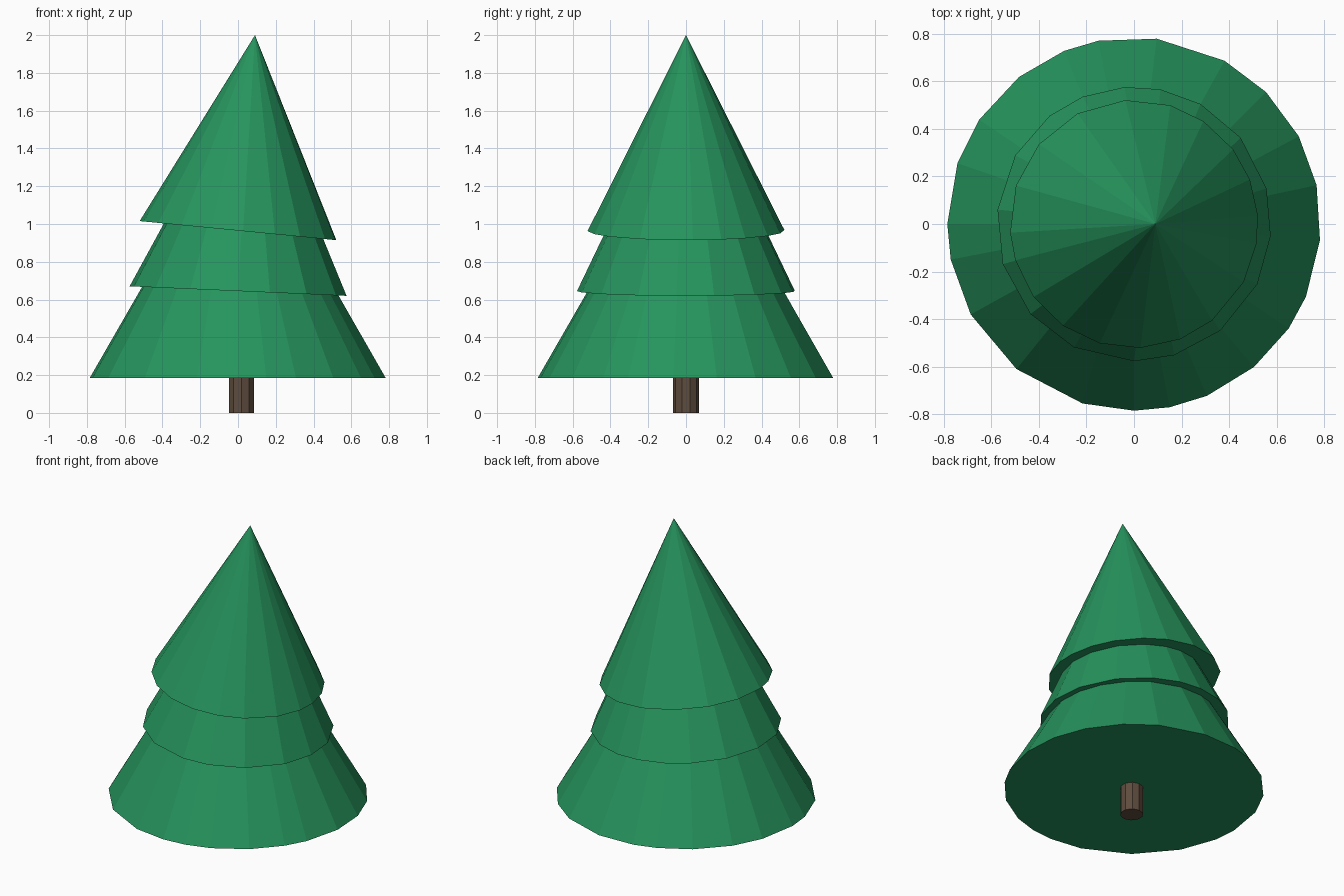
import bpy
import bmesh
from math import radians, cos, sin
from mathutils import Vector

default_cube = bpy.data.objects.get("Cube")
if default_cube:
    bpy.data.objects.remove(default_cube, do_unlink=True)


def make_material(name, colour):
    material = bpy.data.materials.new(name)
    material.use_nodes = True
    material.diffuse_color = colour
    shader = material.node_tree.nodes["Principled BSDF"]
    shader.inputs["Base Color"].default_value = colour
    return material


def make_object(name, bm, material):
    bmesh.ops.recalc_face_normals(bm, faces=bm.faces)
    mesh = bpy.data.meshes.new(name)
    bm.to_mesh(mesh)
    bm.free()
    mesh.materials.append(material)
    obj = bpy.data.objects.new(name, mesh)
    bpy.context.collection.objects.link(obj)
    return obj


def rim(bm, radius, angles, height, slope=0, centre_x=0):
    """Ring of vertices whose plane drops by slope along x."""
    ring = []
    for angle in angles:
        x = radius * cos(radians(angle))
        y = radius * sin(radians(angle))
        ring.append(bm.verts.new((centre_x + x, y, height - slope * x)))
    return ring


def make_tier(name, radius, angles, height, slope, apex, material):
    """Closed cone with a tilted base, uneven facets and a leaning apex."""
    bm = bmesh.new()
    ring = rim(bm, radius, angles, height, slope)
    tip = bm.verts.new(Vector(apex))
    for i, vert in enumerate(ring):
        bm.faces.new((vert, ring[(i + 1) % len(ring)], tip))
    bm.faces.new(ring[::-1])
    return make_object(name, bm, material)


def make_trunk(name, radius, sides, top, centre_x, material):
    """Flat-sided vertical post."""
    bm = bmesh.new()
    angles = [360 * (i + 0.5) / sides for i in range(sides)]
    low = rim(bm, radius, angles, 0, centre_x=centre_x)
    high = rim(bm, radius, angles, top, centre_x=centre_x)
    for i in range(sides):
        j = (i + 1) % sides
        bm.faces.new((low[i], low[j], high[j], high[i]))
    bm.faces.new(low[::-1])
    bm.faces.new(high)
    return make_object(name, bm, material)


needle_green = make_material("needle green", (0.019, 0.296, 0.109, 1))
bark_brown = make_material("bark brown", (0.112, 0.072, 0.048, 1))

# Uneven facet directions of each tier, in degrees
lower_angles = [-5, 12, 28, 45, 61, 83, 101, 112, 128, 146, 161, 180,
                191, 209, 231, 254, 270, 281, 293, 310, 326, 337]
middle_angles = [-5, 15, 39, 61, 79, 94, 112, 128, 150, 174, 197,
                 221, 244, 270, 287, 309, 334]
upper_angles = [-9, 4, 21, 37, 56, 73, 94, 117, 140, 162, 184, 197,
                216, 235, 254, 273, 292, 309, 332]

# Foliage
make_tier("lower_foliage", 0.785, lower_angles, 0.185, 0,
          (0, 0, 1.55), needle_green)
make_tier("middle_foliage", 0.577, middle_angles, 0.645, 0.044,
          (0.07, 0, 1.85), needle_green)
make_tier("upper_foliage", 0.522, upper_angles, 0.965, 0.097,
          (0.09, 0, 2), needle_green)

# Trunk
make_trunk("trunk", 0.07, 10, 0.25, 0.018, bark_brown)
